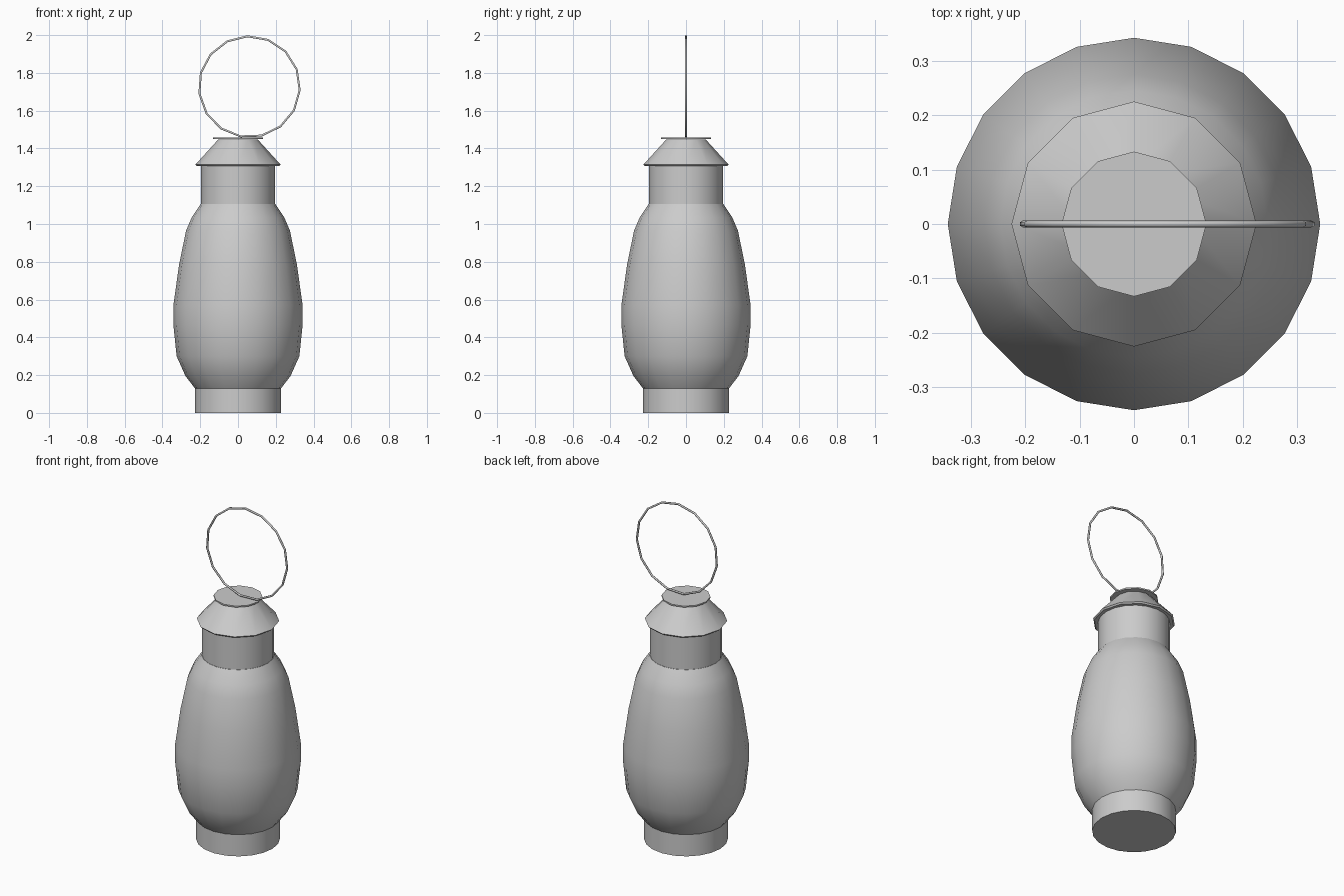
import bpy, bmesh
from math import cos, sin, radians, pi

if "Cube" in bpy.data.objects:
    bpy.data.objects.remove(bpy.data.objects["Cube"])


def finish(name, bm, angle):
    bmesh.ops.recalc_face_normals(bm, faces=bm.faces)
    mesh = bpy.data.meshes.new(name)
    bm.to_mesh(mesh)
    bm.free()
    obj = bpy.data.objects.new(name, mesh)
    bpy.context.collection.objects.link(obj)
    bpy.ops.object.select_all(action='DESELECT')
    bpy.context.view_layer.objects.active = obj
    obj.select_set(True)
    bpy.ops.object.shade_smooth_by_angle(angle=radians(angle))
    return obj


def lathe(name, profile, sides, angle=35, caps=True):
    """Revolve (radius, height) points around the z axis."""
    bm = bmesh.new()
    rings = [[bm.verts.new((r * cos(2 * pi * i / sides), r * sin(2 * pi * i / sides), z))
              for i in range(sides)] for r, z in profile]
    for a, b in zip(rings, rings[1:]):
        for i in range(sides):
            j = (i + 1) % sides
            bm.faces.new((a[i], a[j], b[j], b[i]))
    if caps:
        bm.faces.new(rings[0])
        bm.faces.new(rings[-1])
    return finish(name, bm, angle)


# Foot, bulging body and neck
lathe("base", [(0.228, 0), (0.228, 0.13)], 20)
lathe("body", [(0.228, 0.13), (0.278, 0.195), (0.325, 0.30), (0.342, 0.465),
               (0.342, 0.57), (0.312, 0.785), (0.275, 0.965), (0.245, 1.035),
               (0.198, 1.105)], 20)
lathe("neck", [(0.196, 1.105), (0.196, 1.31)], 20)

# Twelve-sided roof with a small lip, and the thin disc on top
lathe("roof", [(0.218, 1.307), (0.225, 1.315), (0.105, 1.447)], 12)
lathe("top_disc", [(0.133, 1.449), (0.133, 1.457)], 12)

# Thin wire carrying ring, standing off centre
bm = bmesh.new()
segments, tube_sides, radius, wire = 15, 6, 0.267, 0.006
loops = []
for i in range(segments):
    a = radians(92) + 2 * pi * i / segments
    loop = []
    for k in range(tube_sides):
        t = 2 * pi * k / tube_sides + pi / 6
        r = radius + wire * cos(t)
        loop.append(bm.verts.new((0.06 + r * cos(a), wire * sin(t), 1.727 + r * sin(a))))
    loops.append(loop)
for i in range(segments):
    a, b = loops[i], loops[(i + 1) % segments]
    for k in range(tube_sides):
        m = (k + 1) % tube_sides
        bm.faces.new((a[k], a[m], b[m], b[k]))
finish("carry_ring", bm, 65)
